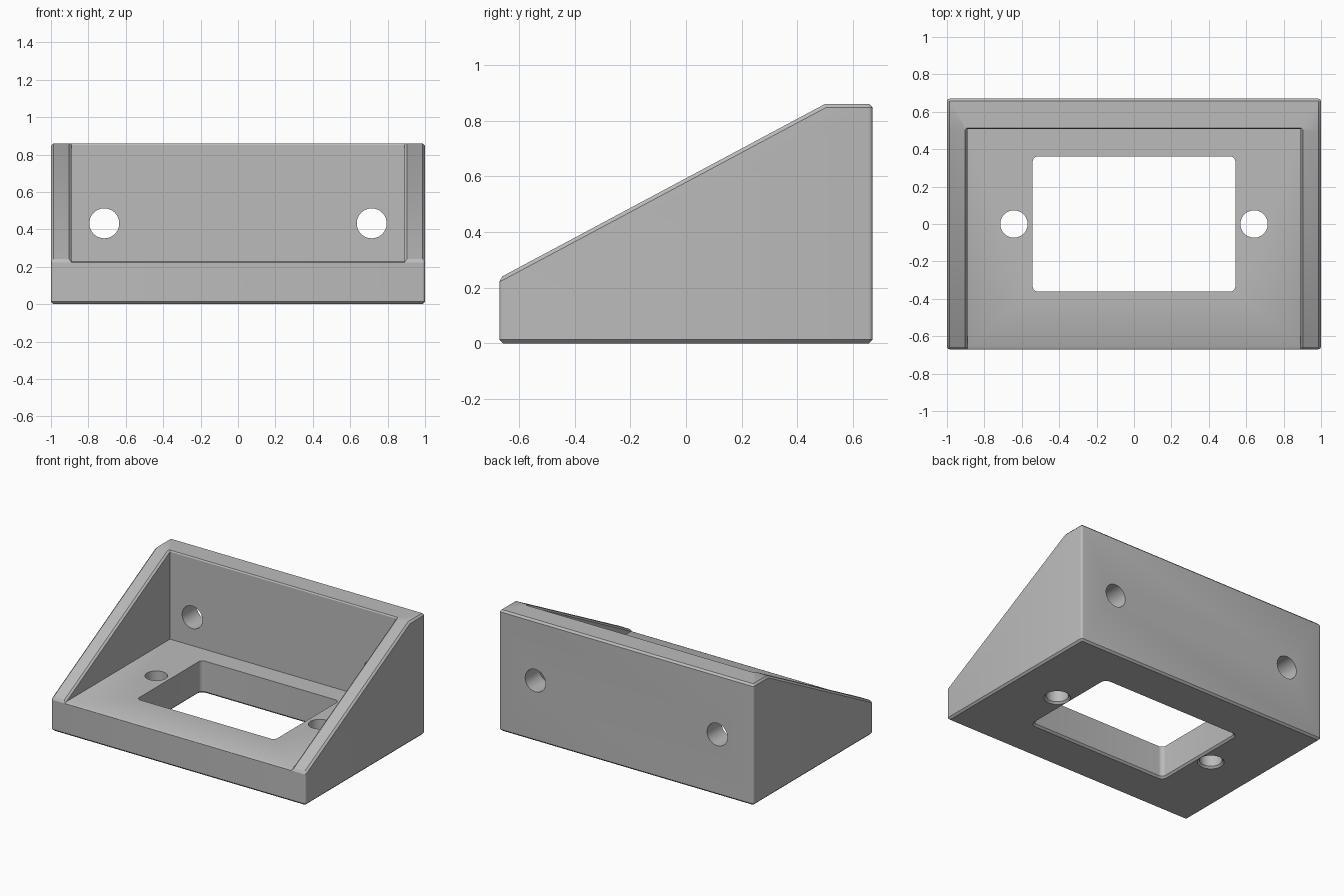
import bpy, bmesh, math
from mathutils import Vector

if "Cube" in bpy.data.objects:
    bpy.data.objects.remove(bpy.data.objects["Cube"], do_unlink=True)

grey = bpy.data.materials.new("plain grey")
grey.use_nodes = True
COLOUR = (0.5, 0.5, 0.5, 1)
grey.diffuse_color = COLOUR
grey.node_tree.nodes["Principled BSDF"].inputs["Base Color"].default_value = COLOUR

HALF, DEPTH, HEIGHT, FRONT = 1.0, 0.67, 0.86, 0.235   # outer block
RIDGE, FLOOR, INNER, BACK = 0.5, 0.23, 0.89, 0.508    # pocket
CHAMFER = 0.013
SLOPE = (HEIGHT - FRONT) / (RIDGE + DEPTH)


def slope_z(y):
    return FRONT + (y + DEPTH) * SLOPE


def finish(name, bm):
    bmesh.ops.recalc_face_normals(bm, faces=bm.faces)
    mesh = bpy.data.meshes.new(name)
    bm.to_mesh(mesh)
    bm.free()
    ob = bpy.data.objects.new(name, mesh)
    bpy.context.collection.objects.link(ob)
    mesh.materials.append(grey)
    return ob


def loft(name, rings):
    """Solid through a list of matching closed rings."""
    bm = bmesh.new()
    loops = [[bm.verts.new(p) for p in ring] for ring in rings]
    n = len(loops[0])
    for a, b in zip(loops, loops[1:]):
        for i in range(n):
            j = (i + 1) % n
            bm.faces.new((a[i], a[j], b[j], b[i]))
    bm.faces.new(loops[0][::-1])
    bm.faces.new(loops[-1])
    return finish(name, bm)


def rounded_rect(hx, hy, r, steps):
    pts = []
    for k, (sx, sy) in enumerate(((1, 1), (-1, 1), (-1, -1), (1, -1))):
        for s in range(steps + 1):
            a = math.pi / 2 * (k + s / steps)
            pts.append((sx * (hx - r) + r * math.cos(a), sy * (hy - r) + r * math.sin(a)))
    return pts


def circle(x, y, r, n=48):
    return [(x + r * math.cos(math.tau * i / n), y + r * math.sin(math.tau * i / n))
            for i in range(n)]


def flat(pts, z):
    return [(x, y, z) for x, y in pts]


# Wedge-shaped block
profile = [(-DEPTH, 0), (DEPTH, 0), (DEPTH, HEIGHT), (RIDGE, HEIGHT), (-DEPTH, FRONT)]
body = loft("angled_bracket", [[(x, y, z) for y, z in profile] for x in (-HALF, HALF)])

# Rounded upright corners, then chamfered top and bottom outlines
bm = bmesh.new()
bm.from_mesh(body.data)
upright = [e for e in bm.edges
           if abs((e.verts[0].co - e.verts[1].co).normalized().z) > 0.99]
bmesh.ops.bevel(bm, geom=upright, offset=0.015, segments=4, profile=0.5, affect='EDGES')
bm.normal_update()
outline = [e for e in bm.edges
           if sum(abs(f.normal.z) > 0.4 for f in e.link_faces) == 1]
bmesh.ops.bevel(bm, geom=outline, offset=CHAMFER, segments=1, affect='EDGES')
bm.to_mesh(body.data)
bm.free()

cutters = []

# Open pocket between the side walls and the back wall
pocket = [(-INNER, -1), (INNER, -1), (INNER, BACK), (-INNER, BACK)]
cutters.append(loft("pocket_cutter", [flat(pocket, FLOOR), flat(pocket, HEIGHT + 1)]))


# Chamfer around the pocket rim, following the slope
def rim(grow):
    x, y0, y1 = INNER + grow, -0.8, BACK + grow
    return [(px, py, slope_z(py) - CHAMFER + grow)
            for px, py in ((-x, y0), (x, y0), (x, y1), (-x, y1))]


cutters.append(loft("rim_cutter", [rim(0), rim(0.05)]))


# Floor openings, each with a small chamfer underneath
def floor_cut(name, outline_at):
    wide, tight = outline_at(CHAMFER), outline_at(0)
    cutters.append(loft(name, [flat(wide, -0.1), flat(wide, 0),
                               flat(tight, CHAMFER), flat(tight, FLOOR + 0.1)]))


floor_cut("window_cutter", lambda g: rounded_rect(0.542 + g, 0.362 + g, 0.03 + g, 6))
for side in (-1, 1):
    floor_cut("floor_hole_cutter", lambda g: circle(side * 0.642, 0, 0.073 + g))
    # Mounting holes through the back wall
    ring = circle(side * 0.715, 0.432, 0.08)
    cutters.append(loft("back_hole_cutter",
                        [[(x, y, z) for x, z in ring] for y in (0.4, 0.8)]))

for cutter in cutters:
    mod = body.modifiers.new(cutter.name, 'BOOLEAN')
    mod.operation, mod.solver, mod.object = 'DIFFERENCE', 'EXACT', cutter
    cutter.hide_render = True

# Apply the cuts and remove the cutters
bpy.context.view_layer.update()
graph = bpy.context.evaluated_depsgraph_get()
result = bpy.data.meshes.new_from_object(body.evaluated_get(graph))
body.modifiers.clear()
body.data = result
for cutter in cutters:
    bpy.data.objects.remove(cutter, do_unlink=True)

bpy.ops.object.select_all(action='DESELECT')
body.select_set(True)
bpy.context.view_layer.objects.active = body
bpy.ops.object.shade_smooth_by_angle(angle=math.radians(30))
